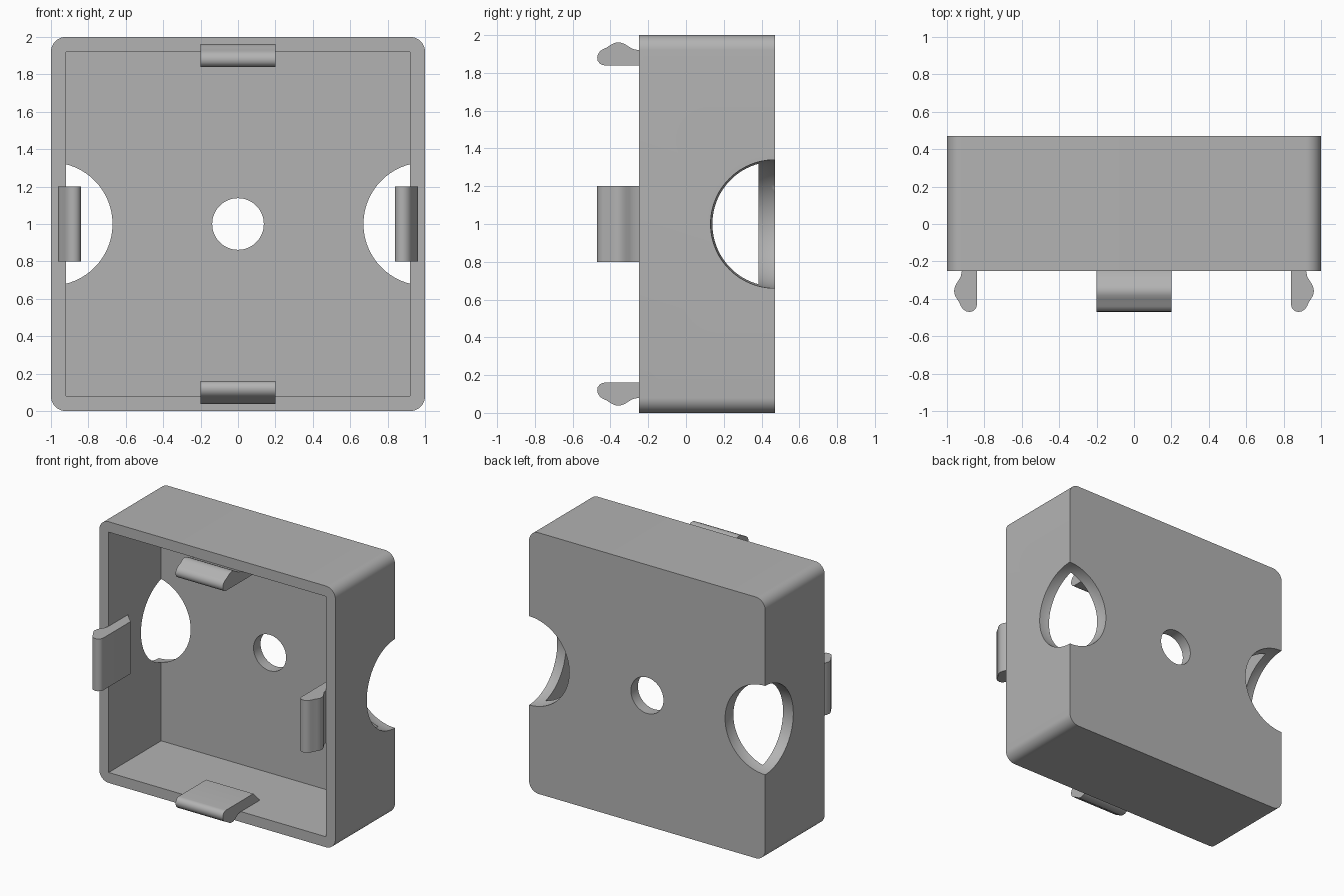
import bpy
import bmesh
import math
from mathutils import Matrix

cube = bpy.data.objects.get("Cube")
if cube:
    bpy.data.objects.remove(cube, do_unlink=True)

FRONT, BACK = -0.25, 0.47
WALL, BACK_IN = 0.92, 0.385

plastic = bpy.data.materials.new("grey plastic")
plastic.use_nodes = True
GREY = (0.45, 0.45, 0.45, 1)
plastic.diffuse_color = GREY
plastic.node_tree.nodes["Principled BSDF"].inputs["Base Color"].default_value = GREY


def extrude(name, points, direction):
    """Solid made by sweeping a closed outline of 3D points."""
    bm = bmesh.new()
    face = bm.faces.new([bm.verts.new(p) for p in points])
    swept = bmesh.ops.extrude_face_region(bm, geom=[face])["geom"]
    bmesh.ops.translate(bm, vec=direction,
                        verts=[v for v in swept if isinstance(v, bmesh.types.BMVert)])
    bmesh.ops.recalc_face_normals(bm, faces=bm.faces)
    mesh = bpy.data.meshes.new(name)
    bm.to_mesh(mesh)
    bm.free()
    obj = bpy.data.objects.new(name, mesh)
    bpy.context.collection.objects.link(obj)
    mesh.materials.append(plastic)
    return obj


def smooth(obj, angle=35):
    bpy.ops.object.select_all(action="DESELECT")
    obj.select_set(True)
    bpy.context.view_layer.objects.active = obj
    bpy.ops.object.shade_smooth_by_angle(angle=math.radians(angle))


def cut(target, cutter):
    cutter.hide_render = True
    cutter.data.materials.clear()
    cutter.data.materials.append(plastic)
    bpy.context.view_layer.objects.active = target
    mod = target.modifiers.new("cut", "BOOLEAN")
    mod.operation = "DIFFERENCE"
    mod.solver = "EXACT"
    mod.object = cutter
    bpy.ops.object.modifier_apply(modifier=mod.name)
    bpy.data.objects.remove(cutter, do_unlink=True)


# Box body: rounded square outline swept from front to back
radius, steps = 0.08, 10
outline = []
for corner, (sx, sz) in enumerate([(1, 1), (-1, 1), (-1, -1), (1, -1)]):
    for i in range(steps + 1):
        a = math.pi / 2 * (corner + i / steps)
        outline.append((sx * (1 - radius) + radius * math.cos(a), FRONT,
                        1 + sz * (1 - radius) + radius * math.sin(a)))
box = extrude("box_shell", outline, (0, BACK - FRONT, 0))

# Open cavity with square corners
square = [(x * WALL, FRONT - 0.1, 1 + z * WALL)
          for x, z in [(-1, -1), (1, -1), (1, 1), (-1, 1)]]
cut(box, extrude("cavity_cutter", square, (0, BACK_IN - FRONT + 0.1, 0)))

# Round hole in the back plate
bpy.ops.mesh.primitive_cylinder_add(vertices=64, radius=0.138, depth=0.4,
                                    location=(0, BACK, 1), rotation=(math.pi / 2, 0, 0))
cut(box, bpy.context.object)

# Spherical openings on the two rear side edges
for side in (-1, 1):
    bpy.ops.mesh.primitive_uv_sphere_add(segments=96, ring_count=48, radius=0.34,
                                         location=(side, BACK, 1))
    cut(box, bpy.context.object)
smooth(box)

# Snap clips: one profile (depth, distance from box centre), turned to each side
profile = [(FRONT, 0.92), (-0.28, 0.926), (-0.3, 0.937), (-0.32, 0.95), (-0.34, 0.959),
           (-0.36, 0.962), (-0.38, 0.958), (-0.4, 0.947), (-0.42, 0.934), (-0.44, 0.925),
           (-0.456, 0.914), (-0.467, 0.897), (-0.47, 0.88), (-0.467, 0.863),
           (-0.456, 0.849), (-0.443, 0.842), (-0.43, 0.84),
           (-0.1, 0.84), (-0.02, 0.92), (-0.03, 0.94), (-0.24, 0.94)]
for i, name in enumerate(["top", "left", "bottom", "right"]):
    clip = extrude(name + "_clip", [(-0.2, y, d) for y, d in profile], (0.4, 0, 0))
    clip.data.transform(Matrix.Translation((0, 0, 1)) @ Matrix.Rotation(i * math.pi / 2, 4, "Y"))
    smooth(clip)
